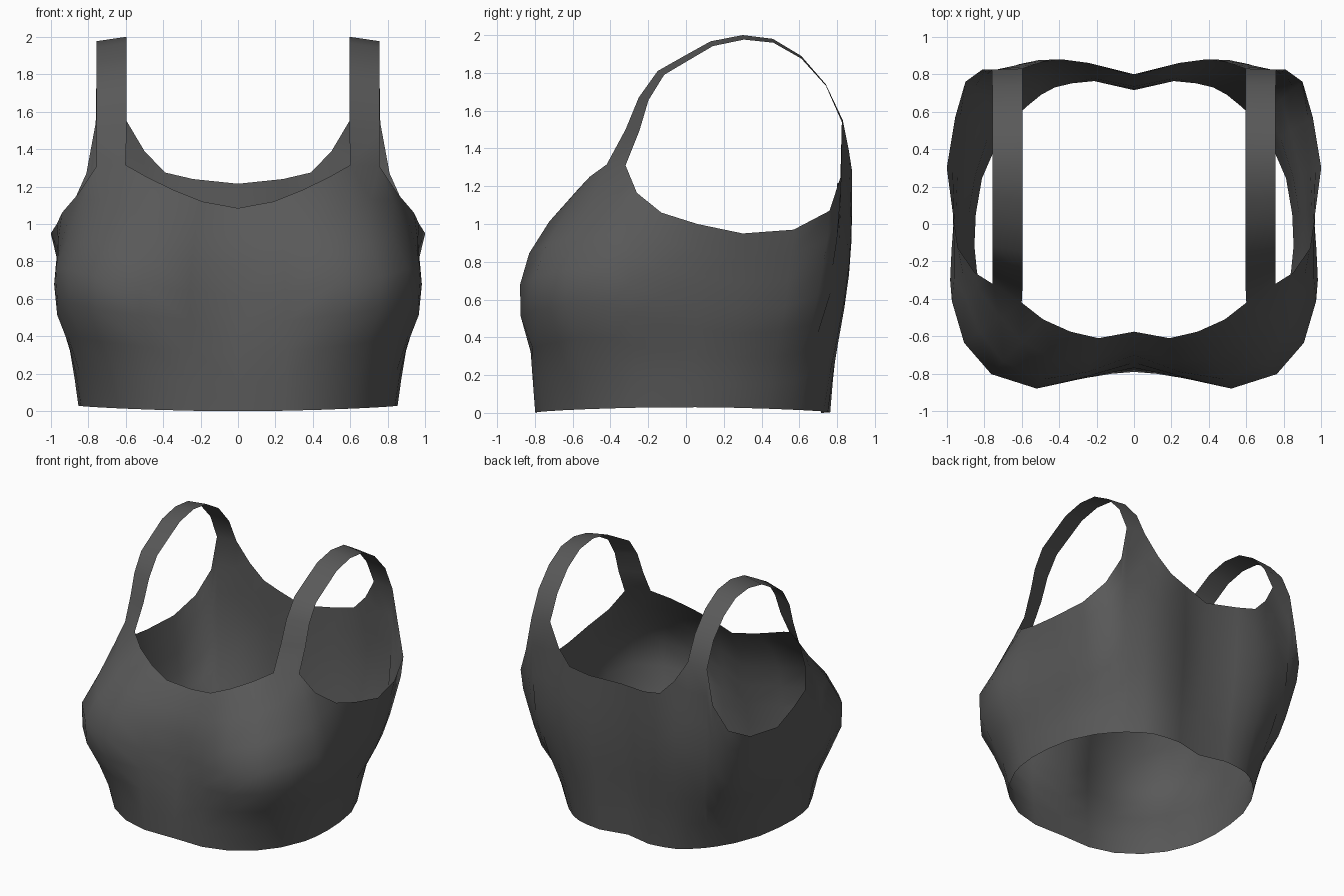
import bpy, bmesh, math

if "Cube" in bpy.data.objects:
    bpy.data.objects.remove(bpy.data.objects["Cube"])

# Body radius by height, at these angles from front centre (-90) to back centre (90)
ANGLES = [-90, -72, -57, -40, -25, 0, 20, 40, 58, 78, 90]
RADII = {
    0.02: [.79, .838, .88, .90, .89, .845, .847, .85, .85, .78, .715],
    0.30: [.77, .865, .934, .975, .94, .88, .89, .925, .91, .80, .73],
    0.50: [.735, .865, 1.045, 1.12, 1.05, .92, .965, 1.05, .965, .825, .75],
    0.74: [.71, .855, 1.055, 1.14, 1.075, .945, 1.0, 1.115, 1.01, .85, .77],
    0.95: [.65, .78, .93, 1.015, .98, .96, 1.05, 1.17, 1.03, .86, .785],
}
# Upper edge of half the garment, in three runs
FRONT_NECK = [(0, -.575, 1.085), (.19, -.61, 1.12), (.34, -.575, 1.18), (.485, -.51, 1.25),
              (.6, -.42, 1.315)]
ARMHOLE = [(.755, -.32, 1.31), (.85, -.26, 1.165), (.94, -.13, 1.06), (.968, .06, 1.0),
           (1, .3, .95), (.955, .57, .97), (.9, .76, 1.07), (.81, .825, 1.27), (.76, .825, 1.54)]
BACK_NECK = [(.595, .83, 1.55), (.5, .862, 1.39), (.39, .88, 1.275), (.24, .86, 1.24),
             (0, .8, 1.215)]
# Neck-side edge of the strap (y, z)
STRAP = [(-.32, 1.5), (-.25, 1.67), (-.15, 1.81), (0, 1.895), (.13, 1.967), (.3, 2),
         (.46, 1.98), (.61, 1.89), (.74, 1.74)]
ROWS = 7


def lookup(keys, values, t):
    """Piecewise linear lookup."""
    for i in range(len(keys) - 1):
        if t <= keys[i + 1]:
            f = max(0, (t - keys[i]) / (keys[i + 1] - keys[i]))
            return values[i] + (values[i + 1] - values[i]) * f
    return values[-1]


bm = bmesh.new()

# Body: one column of points below each upper edge point
columns = []
for x, y, top in FRONT_NECK + ARMHOLE + BACK_NECK:
    ang = math.atan2(y, x)
    heights = [z for z in RADII if z < top - .06]
    radii = [lookup(ANGLES, RADII[z], math.degrees(ang)) for z in heights]
    heights.append(top)
    radii.append(math.hypot(x, y))
    hem = .03 * math.cos(ang) ** 2
    col = []
    for k in range(ROWS + 1):
        z = hem + (top - hem) * k / ROWS
        r = lookup(heights, radii, z)
        col.append(bm.verts.new((0 if x == 0 else r * math.cos(ang), r * math.sin(ang), z)))
    columns.append(col)
for a, b in zip(columns, columns[1:]):
    for k in range(ROWS):
        bm.faces.new((a[k], b[k], b[k + 1], a[k + 1]))

# Shoulder strap joining the front and back corners
n, m = len(FRONT_NECK), len(FRONT_NECK) + len(ARMHOLE)
neck, arm = [columns[n - 1][-1]], [columns[n][-1]]
for i, (y, z) in enumerate(STRAP):
    t = (i + 1) / (len(STRAP) + 1)
    neck.append(bm.verts.new((.595, y, z)))
    arm.append(bm.verts.new((.757, y + .1 * (1 - t) ** 3, z - .025 * math.sin(math.pi * t))))
neck.append(columns[m][-1])
arm.append(columns[m - 1][-1])
for i in range(len(neck) - 1):
    bm.faces.new((neck[i], arm[i], arm[i + 1], neck[i + 1]))

for f in bm.faces:
    f.smooth = True
mesh = bpy.data.meshes.new("crop_top")
bm.to_mesh(mesh)
bm.free()

fabric = bpy.data.materials.new("dark grey fabric")
fabric.diffuse_color = (.1, .1, .1, 1)
fabric.use_nodes = True
fabric.node_tree.nodes["Principled BSDF"].inputs["Base Color"].default_value = fabric.diffuse_color
mesh.materials.append(fabric)

# Mirror the half garment
garment = bpy.data.objects.new("crop_top", mesh)
bpy.context.collection.objects.link(garment)
mirror = garment.modifiers.new("mirror", 'MIRROR')
mirror.use_clip = True
mirror.merge_threshold = .001
